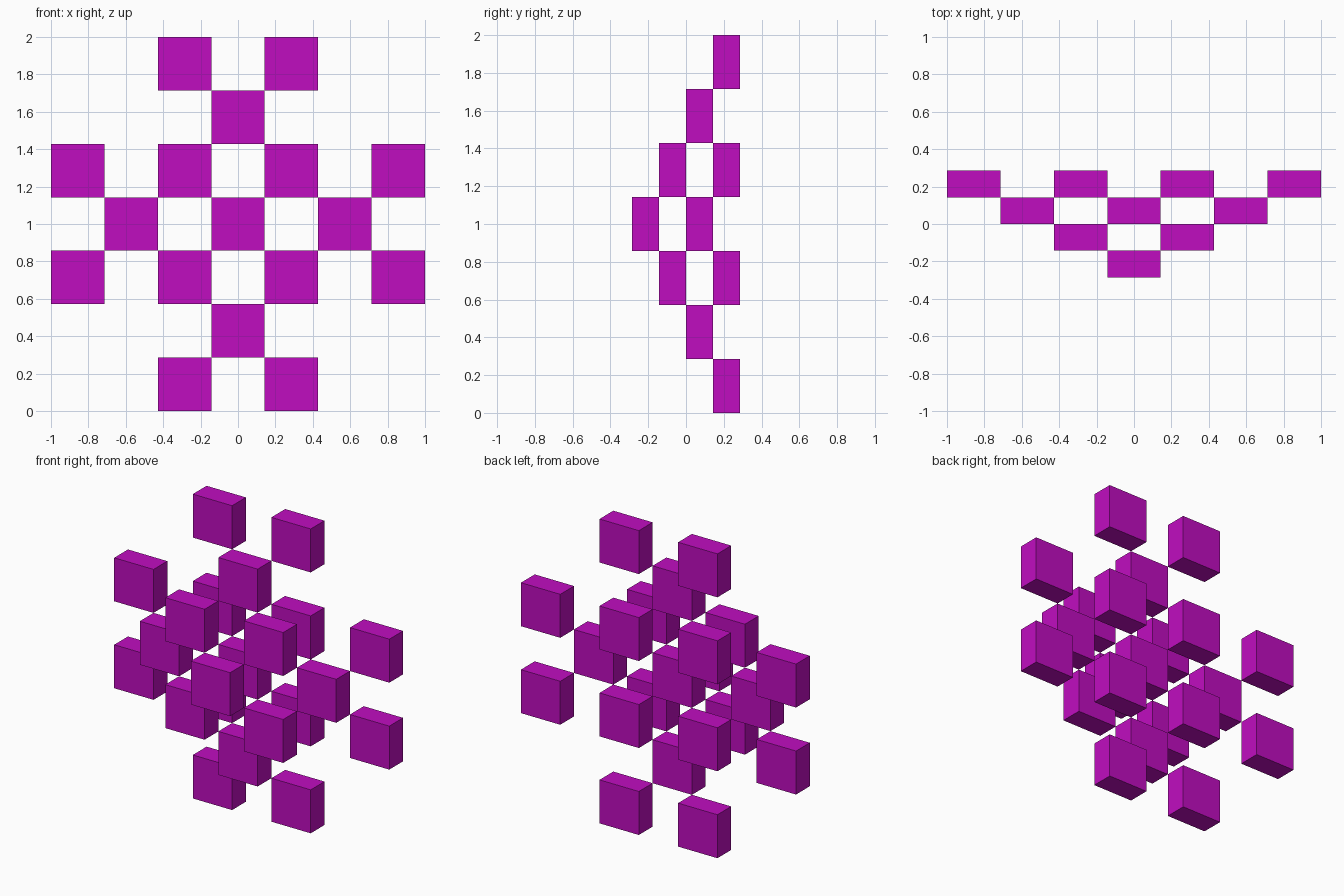
import bpy

if "Cube" in bpy.data.objects:
    bpy.data.objects.remove(bpy.data.objects["Cube"], do_unlink=True)

CELL = 2 / 7        # block width and height
DEPTH = CELL / 2    # block thickness

# Single flat colour
magenta = bpy.data.materials.new("magenta")
magenta.use_nodes = True
colour = (0.53, 0.004, 0.53, 1)
magenta.diffuse_color = colour
magenta.node_tree.nodes["Principled BSDF"].inputs["Base Color"].default_value = colour


def add_block(column, layer, row):
    """One flat block on the lattice, counted from the centre of the front layer."""
    bpy.ops.mesh.primitive_cube_add(
        size=1, location=(column * CELL, (layer - 1.5) * DEPTH, 1 + row * CELL))
    block = bpy.context.object
    block.name = f"block_layer_{layer}"
    block.scale = (CELL, DEPTH, CELL)
    bpy.ops.object.transform_apply(location=False, rotation=False, scale=True)
    block.data.materials.append(magenta)


# Four layers, front to back: alternate cells inside a widening diamond
for layer in range(4):
    reach = 2 * ((layer + 1) // 2)
    for column in range(-3, 4):
        for row in range(-3, 4):
            on_lattice = column % 2 == row % 2 == layer % 2
            if on_lattice and abs(column) + abs(row) <= reach:
                add_block(column, layer, row)
